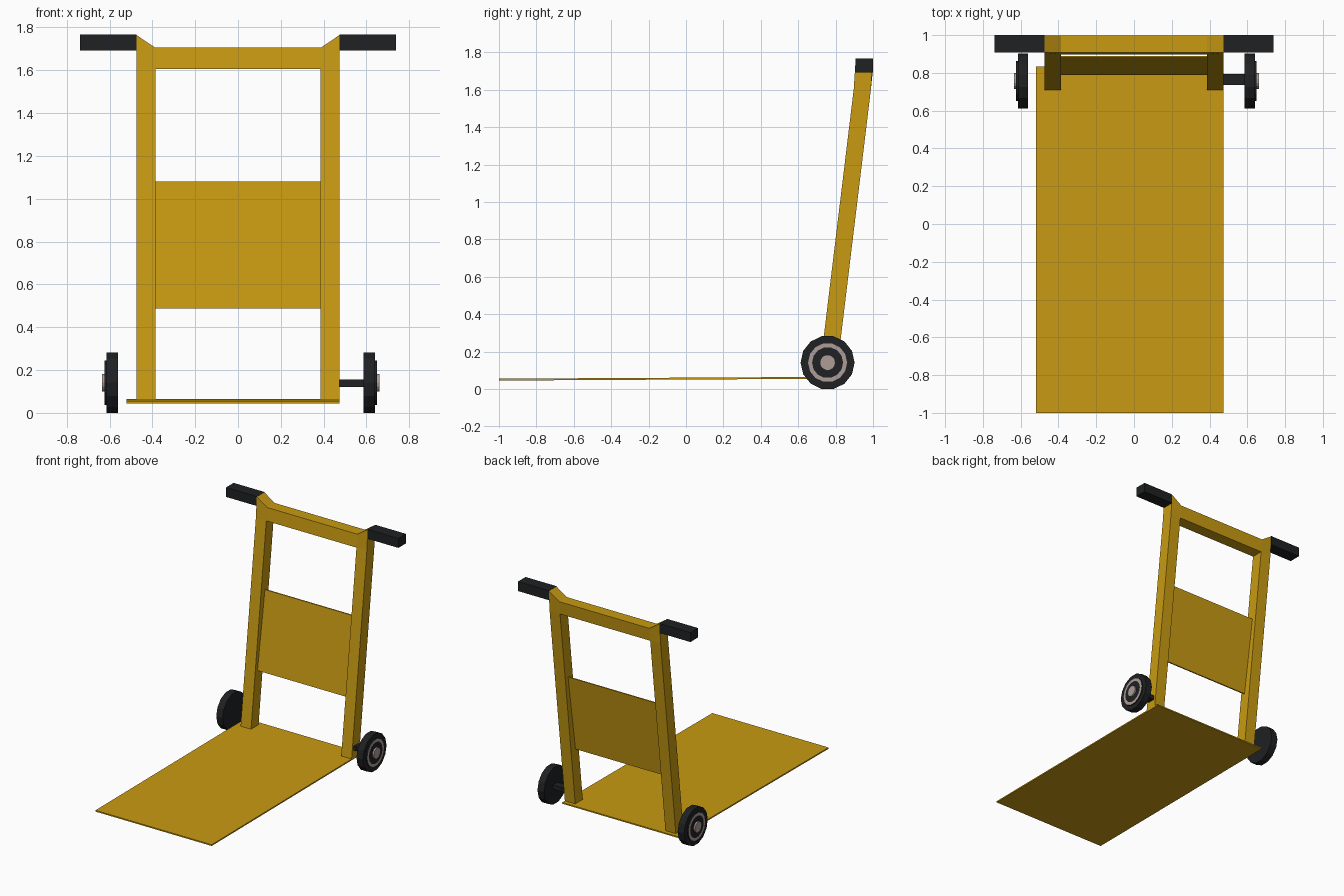
import bpy, bmesh, math

if "Cube" in bpy.data.objects:
    bpy.data.objects.remove(bpy.data.objects["Cube"])


def material(name, col):
    m = bpy.data.materials.new(name)
    m.diffuse_color = (*col, 1)
    m.use_nodes = True
    m.node_tree.nodes["Principled BSDF"].inputs["Base Color"].default_value = m.diffuse_color
    return m


YELLOW = material("yellow paint", (0.58, 0.325, 0.006))
BLACK = material("black rubber", (0.014, 0.015, 0.016))
GREY = material("warm grey metal", (0.42, 0.34, 0.315))


def finish(name, bm, *mats):
    bmesh.ops.remove_doubles(bm, verts=bm.verts, dist=1e-5)
    bmesh.ops.recalc_face_normals(bm, faces=bm.faces)
    me = bpy.data.meshes.new(name)
    bm.to_mesh(me)
    bm.free()
    for m in mats:
        me.materials.append(m)
    ob = bpy.data.objects.new(name, me)
    bpy.context.collection.objects.link(ob)
    return ob


def box(name, lo, hi, mat, warp=None):
    bm = bmesh.new()
    bmesh.ops.create_cube(bm, size=1)
    for v in bm.verts:
        v.co = [a + (b - a) * (c + 0.5) for a, b, c in zip(lo, hi, v.co)]
        if warp:
            warp(v.co)
    return finish(name, bm, mat)


# load plate, rising very slightly towards the back
def plate_tilt(c):
    c.z += 0.01 * (c.y + 1) / 1.835


box("load_plate", (-0.52, -1, 0.045), (0.475, 0.835, 0.055), YELLOW, plate_tilt)

# leaning frame: two posts, raised corners and a crossbar as one extruded outline
bm = bmesh.new()
I, O = 0.386, 0.475
quads = [[(-I, 1.605), (I, 1.605), (I, 1.705), (-I, 1.705)]]
for s in (-1, 1):
    quads.append([(s * I, 0.055), (s * O, 0.055), (s * O, 1.605), (s * I, 1.605)])
    quads.append([(s * I, 1.605), (s * O, 1.605), (s * O, 1.765), (s * I, 1.705)])
for q in quads:
    bm.faces.new([bm.verts.new((x, 0, z)) for x, z in q])
bmesh.ops.remove_doubles(bm, verts=bm.verts, dist=1e-5)
bmesh.ops.recalc_face_normals(bm, faces=bm.faces)
ext = bmesh.ops.extrude_face_region(bm, geom=bm.faces[:], use_keep_orig=True)
for v in ext["geom"]:
    if isinstance(v, bmesh.types.BMVert):
        v.co.y += 0.092
for v in bm.verts:
    v.co.y += 0.71 + 0.121 * (min(v.co.z, 1.69) - 0.06)
finish("frame", bm, YELLOW)


# back panel between the posts
def panel_lean(c):
    c.y += 0.09 * (c.z - 0.488) / 0.59


box("back_panel", (-0.39, 0.79, 0.488), (0.39, 0.80, 1.08), YELLOW, panel_lean)

# grips
for side, s in (("left", -1), ("right", 1)):
    xs = sorted((s * 0.474, s * 0.738))
    box(side + "_grip", (xs[0], 0.907, 1.693), (xs[1], 1.0, 1.766), BLACK)

# stub axle, present only on the right side
box("right_axle", (0.47, 0.736, 0.122), (0.59, 0.794, 0.155), BLACK)

# wheels: (offset outwards, radius, material of the band leading to this point)
PROFILE = [(0, 0, 0), (0, 0.1445, 0), (0.055, 0.1445, 0), (0.055, 0.107, 0),
           (0.064, 0.107, 0), (0.064, 0.083, 1), (0.064, 0.042, 0),
           (0.076, 0.042, 1), (0.076, 0, 1)]
N = 14


def wheel(name, x0, s):
    bm = bmesh.new()
    rings = []
    for dx, r, _ in PROFILE:
        rings.append([bm.verts.new((x0 + s * dx,
                                    0.757 + r * math.cos(2 * math.pi * i / N),
                                    0.141 + r * math.sin(2 * math.pi * i / N)))
                      for i in range(N if r else 1)])
    for k in range(1, len(PROFILE)):
        a, b = rings[k - 1], rings[k]
        for i in range(N):
            j = (i + 1) % N
            if len(a) == 1:
                vs = (a[0], b[i], b[j])
            elif len(b) == 1:
                vs = (a[i], b[0], a[j])
            else:
                vs = (a[i], b[i], b[j], a[j])
            bm.faces.new(vs).material_index = PROFILE[k][2]
    finish(name, bm, BLACK, GREY)


wheel("left_wheel", -0.56, -1)
wheel("right_wheel", 0.585, 1)
